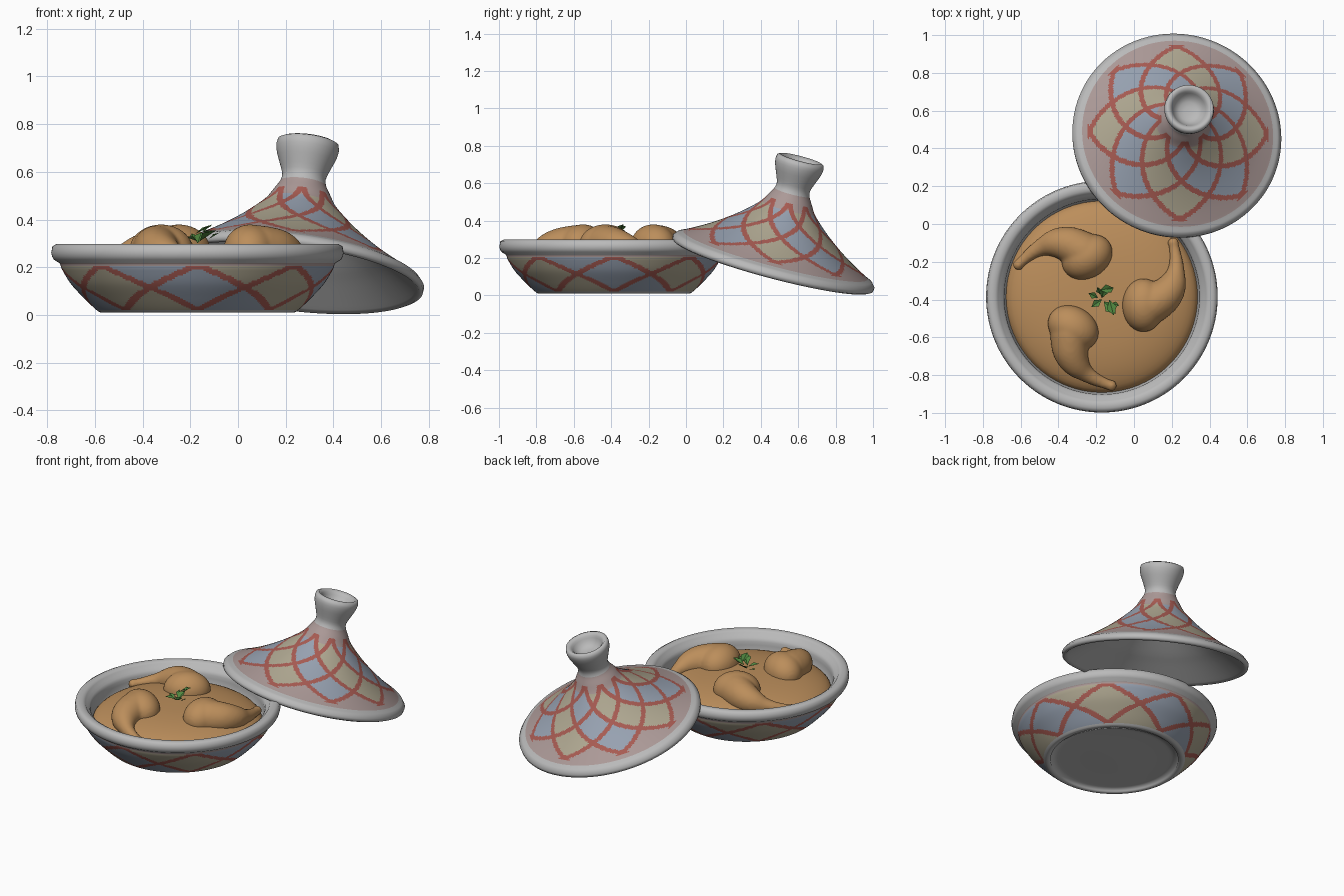
import bpy, bmesh, math
from mathutils import Vector, Matrix

if "Cube" in bpy.data.objects:
    bpy.data.objects.remove(bpy.data.objects["Cube"])

def mat(name, r, g, b):
    m = bpy.data.materials.new(name)
    m.diffuse_color = (r, g, b, 1)
    m.use_nodes = True
    m.node_tree.nodes["Principled BSDF"].inputs["Base Color"].default_value = m.diffuse_color
    return m

WHITE = mat("white glaze", .49, .49, .49)
RED = mat("red line", .39, .105, .085)
BLUE = mat("pale blue", .31, .36, .44)
BEIGE = mat("pale beige", .43, .39, .285)
PINK = mat("dusty pink", .41, .32, .31)
STEW = mat("golden brown", .50, .27, .105)
LEAF = mat("leaf green", .08, .24, .05)
GLAZES = [WHITE, RED, BLUE, BEIGE, PINK]

def add_object(name, bm, mats):
    me = bpy.data.meshes.new(name)
    bm.to_mesh(me)
    bm.free()
    for m in mats:
        me.materials.append(m)
    ob = bpy.data.objects.new(name, me)
    bpy.context.collection.objects.link(ob)
    return ob

def catmull(p, i, t):
    a, b = p[max(i - 1, 0)], p[i]
    c, d = p[i + 1], p[min(i + 2, len(p) - 1)]
    return (b * 2 + (c - a) * t + (a * 2 - b * 5 + c * 4 - d) * t * t
            + (b * 3 - a - c * 3 + d) * t ** 3) / 2

def spin(name, profile, mats, fine=(0, 0), rule=None, segs=288):
    """Revolve a smoothed (radius, height) profile; rule paints the segments in the fine range."""
    pts = [Vector(p) for p in profile]
    rows = []
    for i in range(len(pts) - 1):
        step = .008 if fine[0] <= i < fine[1] else .03
        n = max(1, math.ceil((pts[i + 1] - pts[i]).length / step))
        rows += [(catmull(pts, i, k / n), i) for k in range(n)]
    rows.append((pts[-1], len(pts) - 1))
    bm = bmesh.new()
    rings = []
    for p, _ in rows:
        r = max(p.x, 0)
        rings.append([bm.verts.new((r * math.cos(math.tau * k / segs),
                                    r * math.sin(math.tau * k / segs), p.y)) for k in range(segs)])
    for j in range(len(rows) - 1):
        i = rows[j][1]
        mid = (rows[j][0] + rows[j + 1][0]) / 2
        for k in range(segs):
            n = (k + 1) % segs
            f = bm.faces.new((rings[j][k], rings[j][n], rings[j + 1][n], rings[j + 1][k]))
            f.smooth = True
            if rule and fine[0] <= i < fine[1]:
                f.material_index = rule(mid.x, mid.y, (k + .5) / segs)
    bmesh.ops.remove_doubles(bm, verts=bm.verts, dist=1e-5)
    bmesh.ops.recalc_face_normals(bm, faces=bm.faces)
    return add_object(name, bm, mats)

def lattice(u, v, width):
    """Crossing diagonal red lines with alternating blue and beige cells."""
    a, b = u + v, u - v
    if min(abs(a - round(a)), abs(b - round(b))) < width:
        return 1
    return 2 + math.floor(a) % 2

# Bowl with a diamond band on the outside
def bowl_rule(r, z, turn):
    if z > .207:
        return 4 if z < .215 else 0
    if z < .02:
        return 0
    return lattice(8 * turn + .5, (z - .115) / .19, .07)

CENTRE = Vector((-.17, -.385, 0))
bowl = spin("bowl", [
    (0, .022), (.34, .022), (.38, .012), (.405, .01), (.43, .027), (.475, .07), (.53, .13),
    (.567, .19), (.578, .217), (.602, .232), (.613, .26), (.608, .288), (.59, .298),
    (.565, .297), (.55, .288), (.54, .27), (.525, .262), (.517, .24), (.505, .16),
    (.43, .08), (.35, .05), (0, .045)], GLAZES, (3, 8), bowl_rule)
bowl.location = CENTRE

# Stew filling the bowl
stew = spin("stew", [(0, .28), (.15, .277), (.28, .265), (.38, .245), (.45, .22), (.49, .195),
                     (.507, .165), (.48, .14), (0, .13)], [STEW], segs=64)
stew.location = CENTRE

# Tilted conical lid: three staggered rows of diamonds, pink beyond them
def lid_rule(r, z, turn):
    if r > .505:
        return 0
    u, v = 8 * turn + 1.5, (.385 - r) / .18
    if r > .48 or r < .125:
        return 4
    width = .012 * math.hypot(8 / (math.tau * r), 1 / .18)
    colour = lattice(u, v, min(width, .16))
    outside = math.floor(u + v) < math.floor(u - v)
    return 4 if colour > 1 and (outside or r < .15) else colour

lid = spin("lid", [
    (0, .515), (.05, .52), (.08, .545), (.095, .572), (.113, .587), (.128, .58), (.132, .56),
    (.126, .525), (.103, .465), (.092, .43), (.097, .40), (.12, .36), (.148, .315), (.19, .272),
    (.255, .215), (.335, .155), (.42, .10), (.50, .055), (.54, .035), (.557, .015),
    (.555, -.004), (.54, -.012), (.52, 0), (.40, .08), (.31, .14), (.17, .25), (.08, .36),
    (0, .37)], GLAZES, (10, 18), lid_rule)
lid.rotation_mode = 'QUATERNION'
lid.rotation_quaternion = Vector((0, 0, 1)).rotation_difference(Vector((.125, .265, 1)))
lid.location = (.225, .465, .167)

# Chicken legs: overlapping balls along a path, fused by remeshing
PATH = [(.378, .285, .222, .03), (.383, .262, .224, .028), (.393, .19, .234, .036),
        (.39, .12, .246, .05), (.37, .055, .26, .075), (.325, .0, .268, .095),
        (.25, -.045, .27, .108)]
def chicken_leg(name, degrees):
    bm = bmesh.new()
    pts = [Vector(p) for p in PATH]
    for i in range(len(pts) - 1):
        for k in range(6):
            p = catmull(pts, i, k / 6)
            bmesh.ops.create_icosphere(bm, subdivisions=3, radius=p[3],
                                       matrix=Matrix.Translation(p.xyz))
    # broad thigh
    bmesh.ops.create_icosphere(bm, subdivisions=4, radius=1,
                               matrix=Matrix.Translation((.22, -.045, .268))
                               @ Matrix.Diagonal((.112, .142, .112, 1)))
    ob = add_object(name, bm, [STEW])
    ob.location = CENTRE
    ob.rotation_euler.z = math.radians(degrees)
    remesh = ob.modifiers.new("fuse", 'REMESH')
    remesh.mode = 'VOXEL'
    remesh.voxel_size = .01
    remesh.use_smooth_shade = True
    smooth = ob.modifiers.new("soften", 'SMOOTH')
    smooth.factor, smooth.iterations = .5, 6

for name, angle in (("chicken_leg_right", 0), ("chicken_leg_back", 122), ("chicken_leg_front", 239)):
    chicken_leg(name, angle)

# Herb garnish: small folded pointed leaves
def leaf(bm, x, y, z, turn, tilt, size):
    m = (Matrix.Translation((x, y, z)) @ Matrix.Rotation(math.radians(turn), 4, 'Z')
         @ Matrix.Rotation(math.radians(-tilt), 4, 'Y') @ Matrix.Scale(size, 4))
    base, tip, left, right = [bm.verts.new(m @ Vector(p)) for p in
                              ((0, 0, 0), (1, 0, 0), (.55, .3, .12), (.55, -.3, .12))]
    bm.faces.new((base, left, tip)).normal_flip()
    bm.faces.new((base, right, tip))

bm = bmesh.new()
for args in ((-.17, -.39, .30, 75, 35, .08), (-.18, -.35, .34, 10, 25, .08),
             (-.19, -.39, .30, 155, 20, .06), (-.16, -.41, .31, -45, 25, .10),
             (-.13, -.40, .33, -75, 15, .09), (-.17, -.40, .31, 215, 15, .07),
             (-.15, -.36, .345, 30, 35, .06), (-.12, -.42, .32, -15, 30, .05),
             (-.18, -.37, .31, 110, 40, .05)):
    leaf(bm, *args)
add_object("herb_garnish", bm, [LEAF])
